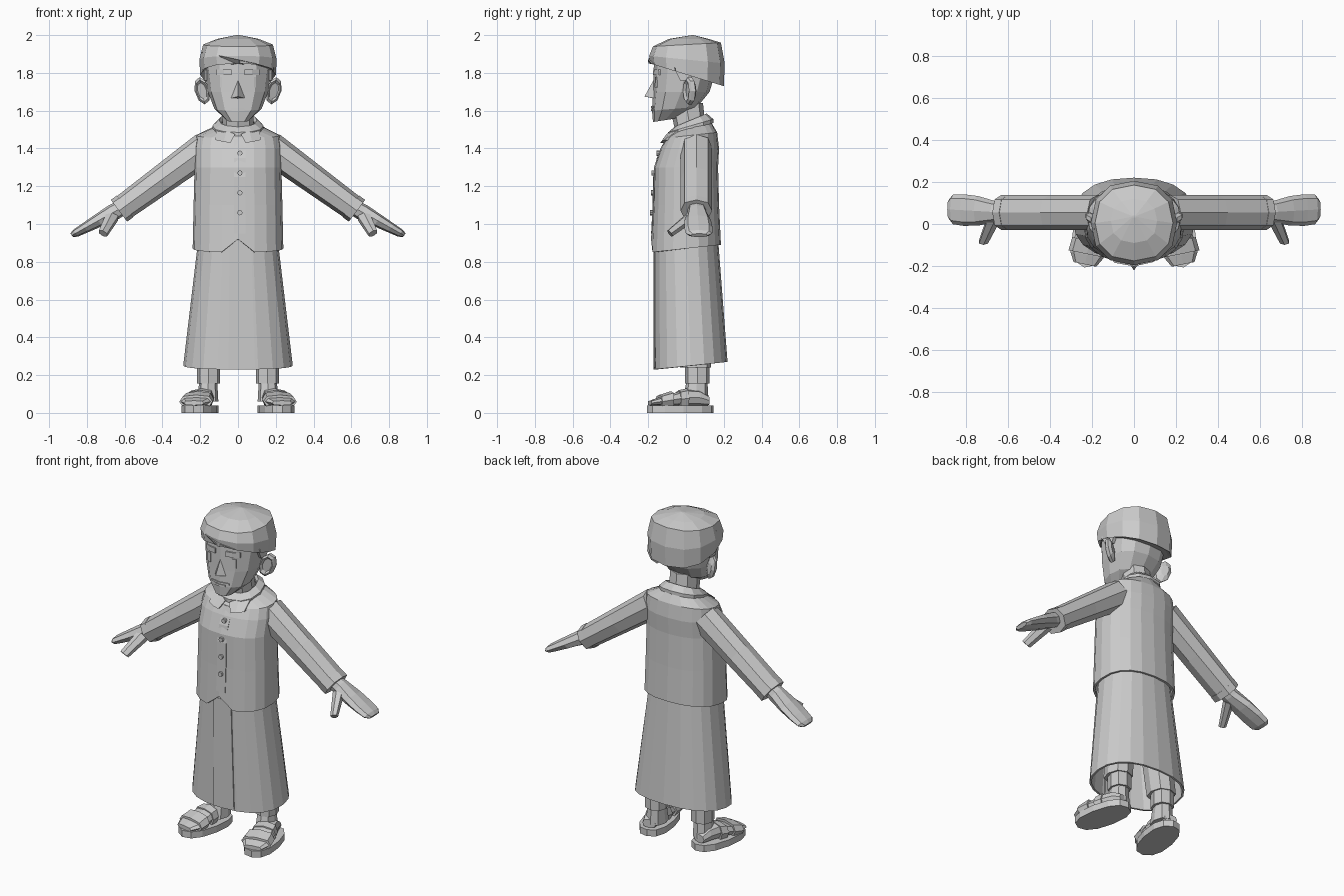
import bpy, bmesh
from math import sin, cos, pi, copysign
from mathutils import Vector
from mathutils.bvhtree import BVHTree

default_cube = bpy.data.objects.get("Cube")
if default_cube:
    bpy.data.objects.remove(default_cube)

GREY = (.6, .6, .6, 1)
material = bpy.data.materials.new("plain_grey")
material.use_nodes = True
material.diffuse_color = GREY
material.node_tree.nodes["Principled BSDF"].inputs["Base Color"].default_value = GREY


def finish(name, mesh):
    """Make a flat-shaded object; return it with a tree of its surface."""
    bmesh.ops.recalc_face_normals(mesh, faces=mesh.faces)
    tree = BVHTree.FromBMesh(mesh)
    data = bpy.data.meshes.new(name)
    mesh.to_mesh(data)
    mesh.free()
    data.materials.append(material)
    part = bpy.data.objects.new(name, data)
    bpy.context.collection.objects.link(part)
    return part, tree


def rounded(value, power):
    return copysign(abs(value) ** power, value) if abs(value) > .001 else 0


def ring(centre, across, along, sides=8, power=.85):
    """Rounded-box cross-section; its first point lies opposite to along."""
    angles = [2 * pi * i / sides - pi / 2 for i in range(sides)]
    return [Vector(centre) + Vector(across) * rounded(cos(angle), power)
            + Vector(along) * rounded(sin(angle), power) for angle in angles]


def level(z, width, depth, y=0, tilt=0, sides=12, x=0):
    """Upright body section; a positive tilt lowers its front."""
    return ring((x, y, z), (width, 0, 0), (0, depth, tilt), sides)


def loft(name, rings, side=1, capped=True):
    mesh = bmesh.new()
    rows = [[mesh.verts.new((p.x * side, p.y, p.z)) for p in points] for points in rings]
    for lower, upper in zip(rows, rows[1:]):
        for i in range(len(lower)):
            mesh.faces.new((lower[i - 1], lower[i], upper[i], upper[i - 1]))
    if capped:
        mesh.faces.new(rows[0])
        mesh.faces.new(rows[-1])
    return finish(name, mesh)


def hull(name, points, side=1):
    mesh = bmesh.new()
    for x, y, z in points:
        mesh.verts.new((x * side, y, z))
    bmesh.ops.convex_hull(mesh, input=mesh.verts)
    return finish(name, mesh)


def on_front(tree, x, z):
    hit = tree.ray_cast(Vector((x, -1, z)), Vector((0, 1, 0)))[0]
    return hit or tree.find_nearest(Vector((x, -.1, z)))[0]


def strip(name, tree, upper, lower, thickness=.006, side=1):
    """Thin plate laid on the front of a surface between two (x, z) lines."""
    mesh = bmesh.new()
    rows = []
    for line in (upper, lower):
        hits = [on_front(tree, x * side, z) for x, z in line]
        for offset in (-thickness, .02):
            rows.append([mesh.verts.new(hit + Vector((0, offset, 0))) for hit in hits])
    upper_front, upper_back, lower_front, lower_back = rows
    loop = (upper_front, lower_front, lower_back, upper_back)
    for k, row in enumerate(loop):
        previous = loop[k - 1]
        for i in range(len(row) - 1):
            mesh.faces.new((previous[i], previous[i + 1], row[i + 1], row[i]))
    for end in (0, -1):
        mesh.faces.new([row[end] for row in loop])
    finish(name, mesh)


def plate(name, tree, x, z, width, height, thickness=.006, side=1):
    """Rectangular face detail given by its centre and half sizes."""
    columns = (x - width, x, x + width)
    strip(name, tree, [(column, z + height) for column in columns],
          [(column, z - height) for column in columns], thickness, side)


def thicken(part):
    shell = part.modifiers.new("cloth_thickness", "SOLIDIFY")
    shell.thickness = .012


# Wrap skirt, open at the hem, with an overlapping front panel
skirt, skirt_surface = loft("skirt", [
    level(z=.25, width=.29, depth=.195, y=.025, tilt=.02, sides=20),
    level(z=.92, width=.21, depth=.17, sides=20)], capped=False)
thicken(skirt)
strip("skirt_overlap", skirt_surface, [(-.045, .23), (-.045, .9)], [(.09, .24), (.07, .9)])

# Shirt body with a notch at the front of the hem
hem = level(z=.87, width=.24, depth=.185, tilt=.02, sides=20)
hem[0].z = .92
shirt, shirt_surface = loft("shirt", [
    hem,
    level(z=1.1, width=.235, depth=.175, sides=20),
    level(z=1.3, width=.23, depth=.17, sides=20),
    level(z=1.4, width=.23, depth=.155, y=.02, sides=20),
    level(z=1.47, width=.22, depth=.135, y=.03, tilt=.015, sides=20),
    level(z=1.53, width=.08, depth=.09, y=.03, tilt=.03, sides=20)], capped=False)
thicken(shirt)
rows = [.95 + i / 10 for i in range(6)]
strip("placket", shirt_surface, [(-.02, z) for z in rows], [(.04, z) for z in rows], .004)
for i in range(4):
    seat = on_front(shirt_surface, .01, 1.06 + i * .105)
    loft(f"button_{i}", [ring(seat + Vector((0, offset, 0)), (.014, 0, 0), (0, 0, .014), power=1)
                         for offset in (.01, -.014)])

# Collar band, neck and head
loft("collar", [level(z, width, width - .015, y=.025, tilt=.035)
                for z, width in ((1.5, .135), (1.52, .135), (1.55, .1), (1.53, .09))],
     capped=False)
loft("neck", [level(z=1.46, width=.085, depth=.08, y=.03, sides=8),
              level(z=1.64, width=.08, depth=.09, sides=8)])
head, face = loft("head", [
    level(z=1.55, width=.06, depth=.065, y=-.11, tilt=.01),
    level(z=1.61, width=.125, depth=.12, y=-.06, tilt=.01),
    level(z=1.7, width=.16, depth=.15, y=-.025),
    level(z=1.85, width=.18, depth=.17),
    level(z=1.92, width=.16, depth=.15)])

# Nose and mouth
wings = [(x, -.165, 1.665) for x in (-.04, .04)]
hull("nose", wings + [(0, -.17, 1.765), (0, -.22, 1.675), (0, -.15, 1.66)])
plate("upper_lip", face, x=0, z=1.62, width=.06, height=.005)
plate("lower_lip", face, x=0, z=1.605, width=.035, height=.006, thickness=.005)

# Wrapped cap, lower at the back, with a diagonal fold across the front
cap, cap_surface = loft("cap", [
    level(z, radius, radius - .005, y=.005 + lean, tilt=tilt)
    for z, radius, tilt, lean in (
        (1.8, .18, -.06, 0), (1.79, .2, -.06, 0), (1.87, .205, -.02, 0),
        (1.95, .185, .01, 0), (1.98, .11, 0, .01), (2, .01, 0, .03))])
columns = [i * .095 for i in range(-2, 3)]
strip("cap_fold", cap_surface, [(x, 1.87 - x * .22) for x in columns],
      [(x, 1.85 - abs(x) / 5) for x in columns], .009)

# Sleeve and hand sections lie square to a line sloping out and down
SLOPE_NORMAL = Vector((.6, 0, .8))
SHOULDER, CUFF = Vector((.17, .055, 1.405)), Vector((.63, .055, 1.07))
WRIST, FINGERTIP = Vector((.6, .055, 1.095)), Vector((.88, .07, .94))


def limb(start, end, fraction, thickness, width):
    return ring(start.lerp(end, fraction), SLOPE_NORMAL * thickness, (0, width, 0))


# Foot sections lie square to a line turned slightly outward
TOEWARD, OUTWARD = Vector((.2, -.98, 0)), Vector((.98, .2, 0))
FOOT_CENTRE, UP = Vector((.2, -.03, 0)), Vector((0, 0, 1))


def foot_slice(distance, width, top, base=.04):
    centre = FOOT_CENTRE + TOEWARD * distance + UP * (top + base) / 2
    return ring(centre, OUTWARD * width, UP * (top - base) / 2, power=.7)


for label, side in (("left_", 1), ("right_", -1)):
    # Face details and collar flap
    plate(label + "eye", face, x=.084, z=1.75, width=.012, height=.028, side=side)
    plate(label + "brow", face, x=.075, z=1.803, width=.04, height=.015,
          thickness=.009, side=side)
    strip(label + "collar_flap", shirt_surface, [(.015, 1.475), (.06, 1.495), (.115, 1.5)],
          [(.04, 1.43), (.075, 1.435), (.12, 1.445)], .02, side)
    hull(label + "sideburn", [(x, y, z) for x in (.14, .18)
                              for y, z in ((-.06, 1.82), (-.03, 1.76), (.02, 1.76), (.06, 1.82))],
         side)

    # Ear: a tilted dish with a sunken middle
    loft(label + "ear", [ring((.19, y, 1.705), Vector((.04, .02, 0)) * size,
                              Vector((.014, 0, .072)) * size, power=1)
                         for y, size in ((.012, .6), (0, .8), (.01, 1), (.03, 1), (.045, .5))],
         side)

    # Sleeve, cuff, mitten-shaped hand and thumb
    loft(label + "sleeve", [limb(SHOULDER, CUFF, fraction, .086 - fraction * .018, .083)
                            for fraction in (0, .5, .95)], side)
    loft(label + "cuff", [limb(SHOULDER, CUFF, fraction, .072, .083)
                          for fraction in (.93, 1)], side)
    loft(label + "hand", [limb(WRIST, FINGERTIP, *section) for section in (
        (0, .04, .045), (.2, .045, .05), (.5, .036, .07),
        (.75, .028, .075), (.93, .022, .07), (1, .012, .045))], side)
    loft(label + "thumb", [ring(centre, (radius, 0, .01), (0, radius * .6, -radius * .6), 6)
                           for centre, radius in (((.665, .03, 1.04), .035),
                                                  ((.715, -.085, .95), .024))], side)

    # Trouser leg with a turned-up bottom, and ankle
    loft(label + "trouser", [level(z=.24, width=.074, depth=.082, y=.05, sides=8, x=.157),
                             level(z=.8, width=.08, depth=.09, y=.02, sides=8, x=.105)], side)
    loft(label + "trouser_cuff", [level(z, width=.062, depth=.065, y=.06, sides=8, x=.156)
                                  for z in (.155, .26)], side)
    loft(label + "ankle", [level(z=.06, width=.056, depth=.07, y=.05, sides=8, x=.16),
                           level(z=.19, width=.046, depth=.052, y=.06, sides=8, x=.157)], side)

    # Foot, sandal straps and sole
    loft(label + "foot", [foot_slice(*section) for section in (
        (-.15, .04, .09), (-.1, .05, .12), (-.03, .06, .125),
        (.05, .075, .1), (.12, .08, .08), (.165, .055, .065))], side)
    loft(label + "front_strap", [foot_slice(.05, .085, .115, base=.025),
                                 foot_slice(.115, .09, .095, base=.025)], side)
    loft(label + "instep_strap", [foot_slice(-.035, .068, .13, base=.025),
                                  foot_slice(.01, .076, .12, base=.025)], side)
    loft(label + "sole", [ring(FOOT_CENTRE + UP * z, OUTWARD * .09, TOEWARD * .18, 12)
                          for z in (0, .04)], side)
